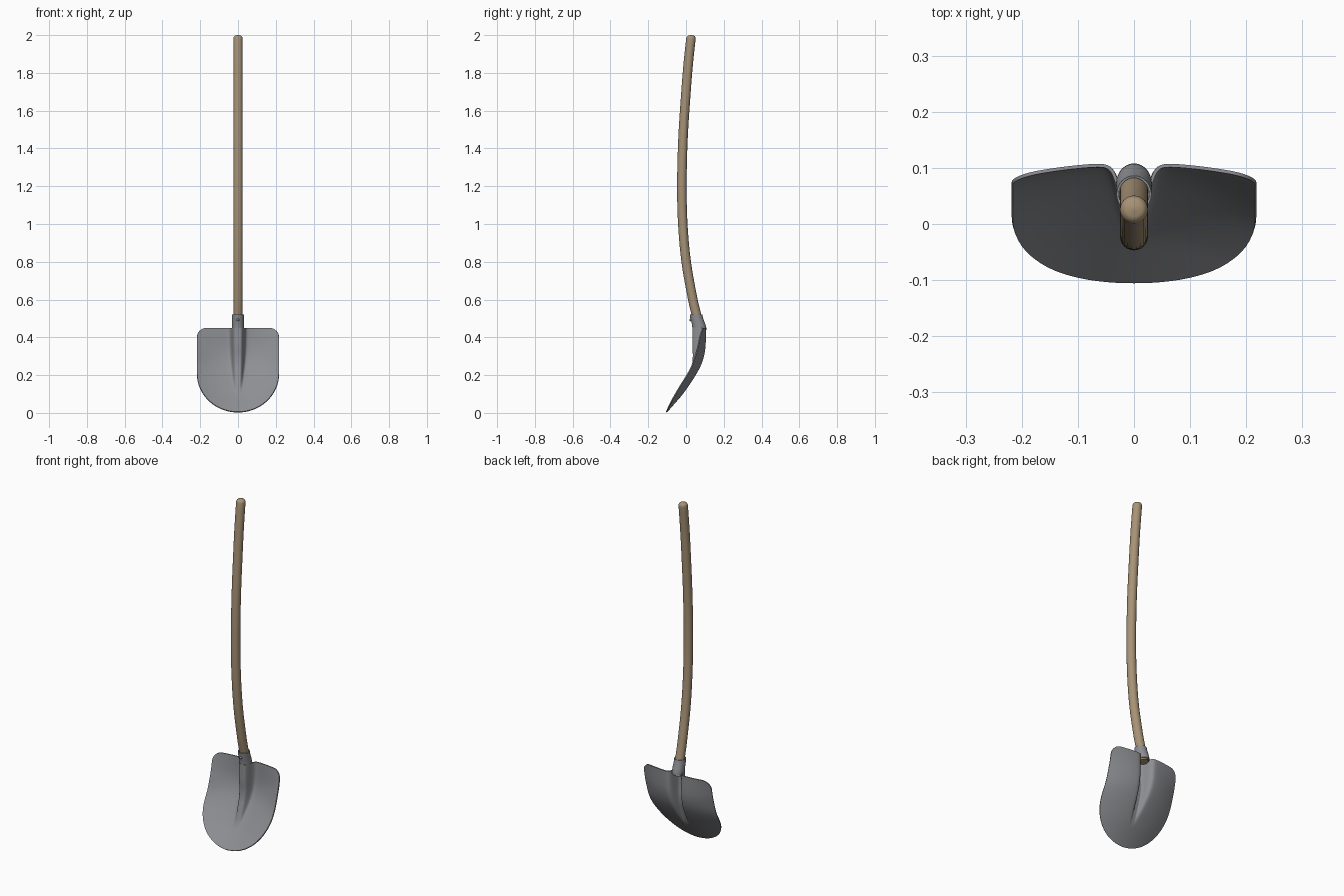
import bpy, math

if "Cube" in bpy.data.objects:
    bpy.data.objects.remove(bpy.data.objects["Cube"])


def material(name, rgb):
    m = bpy.data.materials.new(name)
    m.diffuse_color = (*rgb, 1)
    m.use_nodes = True
    m.node_tree.nodes["Principled BSDF"].inputs["Base Color"].default_value = m.diffuse_color
    return m


STEEL = material("grey steel", (0.27, 0.275, 0.29))
WOOD = material("brown wood", (0.39, 0.29, 0.18))


def smooth(pts, t):
    """Smooth interpolation through (position, value) points."""
    n = len(pts)
    t = min(max(t, pts[0][0]), pts[-1][0])

    def slope(i):
        a, b = pts[max(i - 1, 0)], pts[min(i + 1, n - 1)]
        return (b[1] - a[1]) / (b[0] - a[0])
    for i in range(n - 1):
        (t0, v0), (t1, v1) = pts[i], pts[i + 1]
        if t <= t1:
            h = t1 - t0
            s = (t - t0) / h
            return (v0 * (2*s**3 - 3*s*s + 1) + slope(i) * h * (s**3 - 2*s*s + s)
                    + v1 * (3*s*s - 2*s**3) + slope(i + 1) * h * (s**3 - s*s))
    return pts[-1][1]


def grid_object(name, rows, mat, closed=False, caps=False, thick=0):
    """Skin rows of points; closed joins each row into a ring."""
    n = len(rows[0])
    verts = [p for r in rows for p in r]
    faces = []
    for j in range(len(rows) - 1):
        for i in range(n if closed else n - 1):
            k = (i + 1) % n
            faces.append((j*n + i, j*n + k, (j+1)*n + k, (j+1)*n + i))
    if caps:
        faces.append(tuple(range(n))[::-1])
        faces.append(tuple(range((len(rows) - 1) * n, len(rows) * n)))
    me = bpy.data.meshes.new(name)
    me.from_pydata(verts, [], faces)
    me.materials.append(mat)
    ob = bpy.data.objects.new(name, me)
    bpy.context.collection.objects.link(ob)
    bpy.ops.object.select_all(action='DESELECT')
    ob.select_set(True)
    bpy.context.view_layer.objects.active = ob
    if thick:
        mod = ob.modifiers.new("thickness", 'SOLIDIFY')
        mod.thickness = thick
        mod.offset = 0
        bpy.ops.object.modifier_apply(modifier=mod.name)
    bpy.ops.object.shade_smooth_by_angle(angle=math.radians(40))
    return ob


# Blade: dished sheet with a pressed ridge on the front, hollow at the back
CENTRE = [(0, -.107), (.05, -.063), (.1, -.02), (.15, .017), (.2, .05),
          (.25, .078), (.3, .096), (.35, .104), (.45, .107)]
DISH = [(0, .05), (.1, .05), (.2, .045), (.3, .048), (.36, .04), (.45, .024)]
RIDGE = [(.1, 0), (.13, .006), (.15, .013), (.2, .03), (.25, .044),
         (.3, .057), (.35, .067), (.45, .07)]
RIDGE_W = [(.1, .01), (.13, .015), (.2, .021), (.3, .027), (.45, .03)]
W = .217
outline = []
for i in range(21):
    a = math.pi / 2 * i / 20
    outline.append((.004 + .206 * (1 - math.cos(a)), max(W * math.sin(a), .002)))
outline += [(.21 + .19 * i / 14, W) for i in range(1, 15)]
for i in range(1, 9):
    a = math.pi / 2 * i / 8
    outline.append((.40 + .05 * math.sin(a), W - .05 * (1 - math.cos(a))))
rows = []
for z, w in outline:
    row = []
    for i in range(-50, 51):
        u = i / 50
        x = math.copysign(abs(u) ** 1.6, u) * w
        ridge = smooth(RIDGE, z) / (1 + (abs(x) / smooth(RIDGE_W, z)) ** 6)
        y = smooth(CENTRE, z) - smooth(DISH, z) * (x / W) ** 2 - ridge
        row.append((x, y, z))
    rows.append(row)
grid_object("blade", rows, STEEL, thick=.006)

# Socket: flared tube between handle and blade
rows = []
for z, yc, rx, ry in [(.52, .053, .029, .031), (.50, .057, .029, .032),
                      (.475, .065, .03, .033), (.455, .070, .03, .035),
                      (.44, .071, .03, .035)][::-1]:
    rows.append([(rx * math.cos(t), yc + ry * math.sin(t), z)
                 for t in (math.tau * i / 32 for i in range(32))])
grid_object("socket", rows, STEEL, closed=True, thick=.004)

# Handle: bent round pole with a rounded top
PATH = [(.43, .077), (.52, .055), (.6, .036), (.8, .001), (1, -.017), (1.2, -.022),
        (1.45, -.016), (1.7, 0), (1.85, .012), (2, .028)]
R = .025
stations = [(.43 + 1.55 * i / 48, R) for i in range(49)]
stations += [(1.98 + .018 * math.sin(a), R - .014 * (1 - math.cos(a)))
             for a in (math.pi / 2 * i / 6 for i in range(1, 7))]
rows = []
for z, r in stations:
    y = smooth(PATH, z)
    dy = (smooth(PATH, z + .005) - smooth(PATH, z - .005)) / .01
    dy *= min(1, max(0, (2.0 - z) / .02))
    k = math.hypot(dy, 1)
    rows.append([(r * math.cos(t), y + r * math.sin(t) / k, z - r * math.sin(t) * dy / k)
                 for t in (math.tau * i / 24 for i in range(24))])
rows.append([(p[0] * .5, .0278 + (p[1] - .0278) * .5, 2.0) for p in rows[-1]])
grid_object("handle", rows, WOOD, closed=True, caps=True)

# Rivet on the socket front
bpy.ops.mesh.primitive_uv_sphere_add(segments=16, ring_count=8, radius=.007,
                                     location=(0, .025, .492))
rivet = bpy.context.object
rivet.name = "rivet"
rivet.data.materials.append(STEEL)
bpy.ops.object.shade_smooth_by_angle(angle=math.radians(40))
